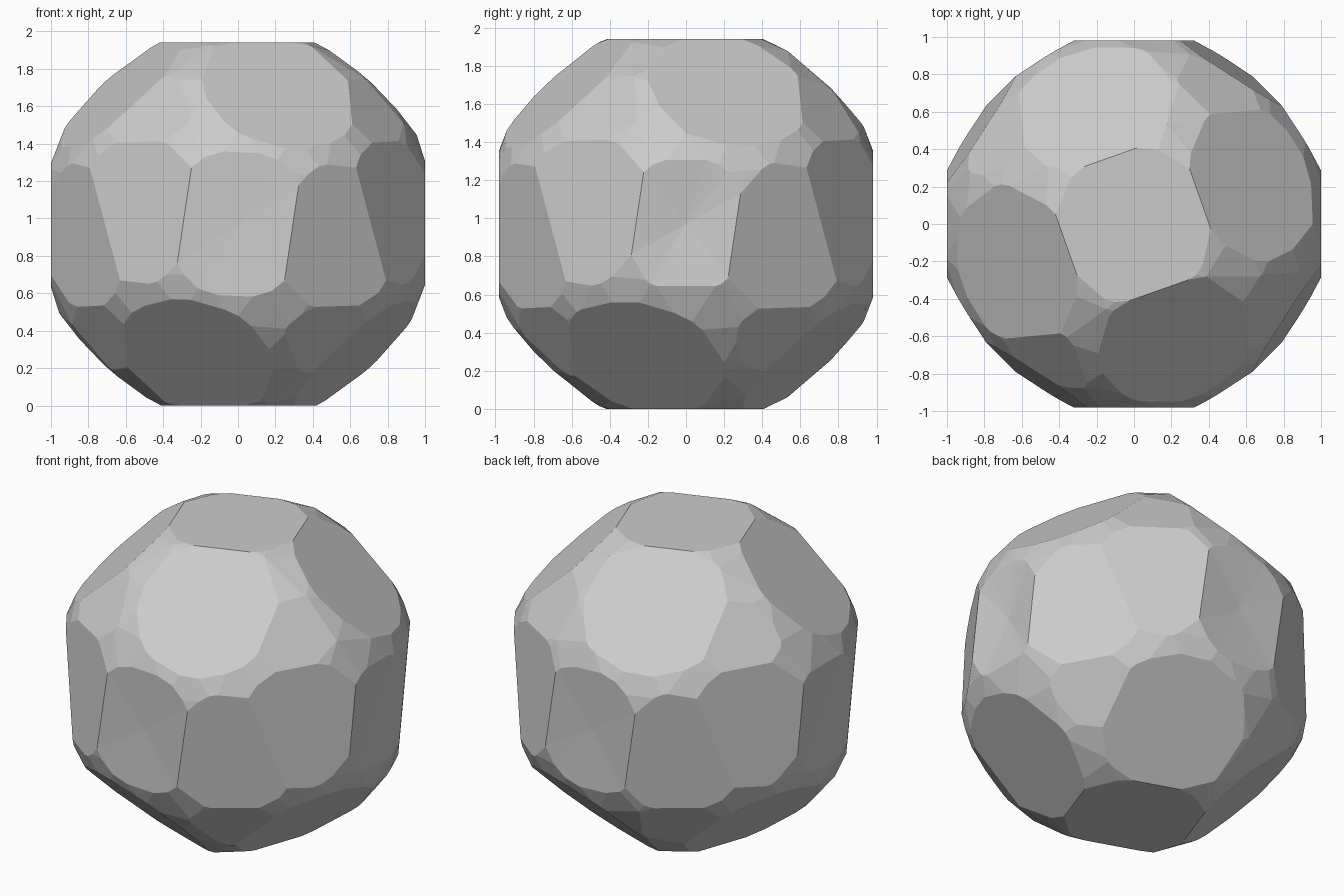
import bpy
import bmesh
from mathutils import Vector

cube = bpy.data.objects.get("Cube")
if cube:
    bpy.data.objects.remove(cube)

# Grey stone material
stone = bpy.data.materials.new("stone_grey")
stone.use_nodes = True
GREY = (0.6, 0.6, 0.6, 1)
stone.diffuse_color = GREY
stone.node_tree.nodes["Principled BSDF"].inputs["Base Color"].default_value = GREY

# Round body that stays visible between the facets
bm = bmesh.new()
bmesh.ops.create_icosphere(bm, subdivisions=3, radius=1.068)


def slice_off(normal, distance, sink=0.0):
    """Cut a flat facet and push its centre inwards by sink."""
    n = Vector(normal).normalized()
    cut = bmesh.ops.bisect_plane(
        bm, geom=bm.verts[:] + bm.edges[:] + bm.faces[:], dist=0.0001,
        plane_co=n * distance, plane_no=n, clear_outer=True)
    rim = [e for e in cut["geom_cut"] if isinstance(e, bmesh.types.BMEdge)]
    filled = bmesh.ops.contextual_create(bm, geom=rim)["faces"]
    if sink:
        poked = bmesh.ops.poke(bm, faces=filled)
        for v in poked["verts"]:
            v.co = n * (distance - sink)


def slice_ring(x, y, z, distance):
    """Four cuts round the upper half and their twisted twins below."""
    for _ in range(4):
        slice_off((x, y, z), distance)
        slice_off((x, -y, -z), distance)
        x, y = -y, x


# Twisted chamfers, upright side facets and blunted corners
slice_ring(0.65, 0.23, 0.73, 0.965)
slice_ring(0.54, -0.84, -0.08, 0.98)
slice_ring(0.69, -0.46, 0.57, 1.03)

# Six main facets, the upright ones slightly dished
for s in (-1, 1):
    slice_off((0, 0, s), 0.97)
    slice_off((s, 0, 0), 1.0, 0.04)
    slice_off((0, s, 0), 0.98, 0.015)

bmesh.ops.remove_doubles(bm, verts=bm.verts, dist=0.001)
bmesh.ops.recalc_face_normals(bm, faces=bm.faces)
bmesh.ops.translate(bm, verts=bm.verts, vec=(0, 0, 0.97))

mesh = bpy.data.meshes.new("faceted_stone")
bm.to_mesh(mesh)
bm.free()
mesh.materials.append(stone)
bpy.context.collection.objects.link(bpy.data.objects.new("faceted_stone", mesh))
